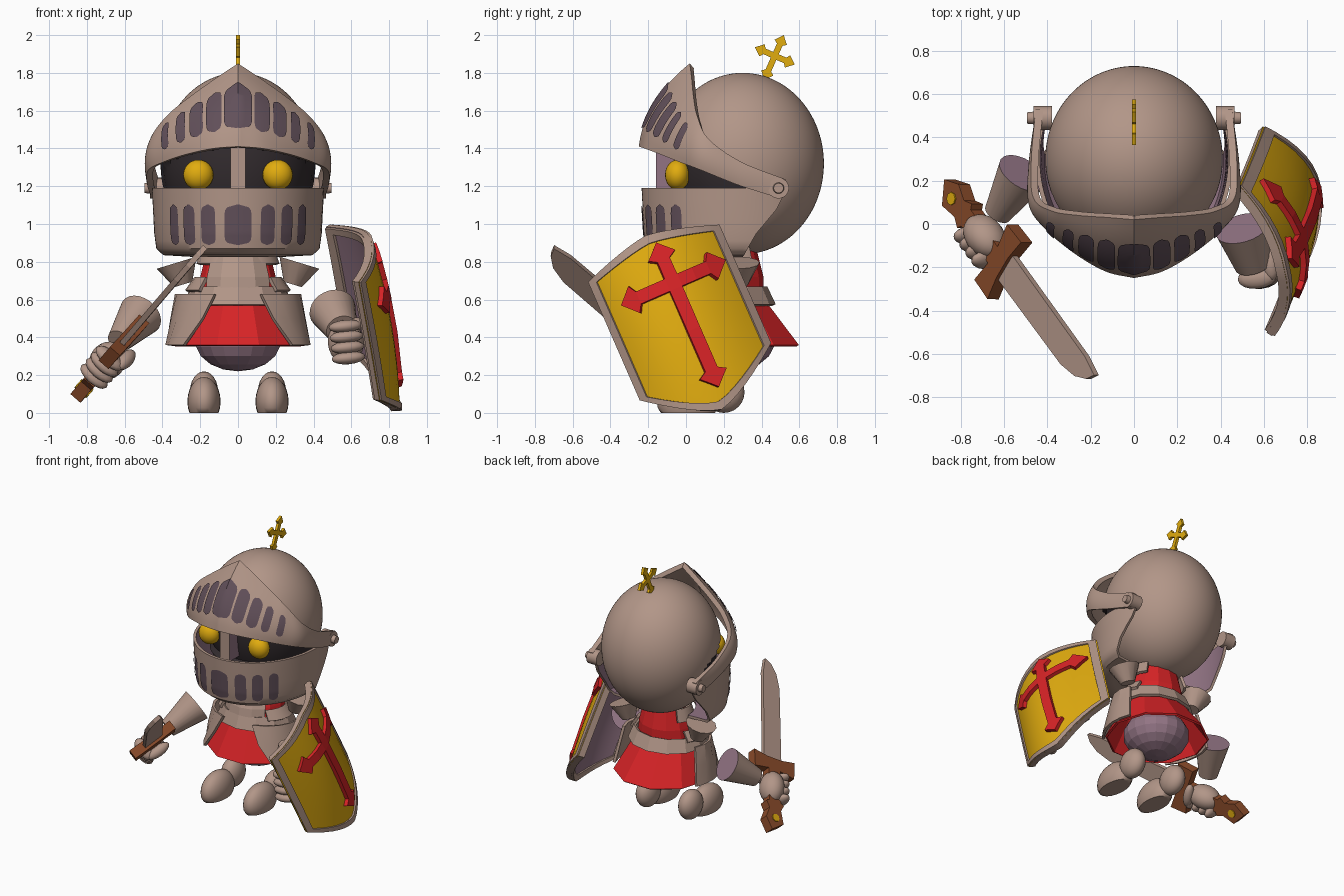
import bpy, bmesh
from math import sin, cos, radians
from mathutils import Vector, Matrix

if "Cube" in bpy.data.objects:
    bpy.data.objects.remove(bpy.data.objects["Cube"])


def material(name, rgb):
    lin = [((c / 255 + 0.055) / 1.055) ** 2.4 for c in rgb]
    m = bpy.data.materials.new(name)
    m.use_nodes = True
    m.diffuse_color = (*lin, 1)
    m.node_tree.nodes["Principled BSDF"].inputs["Base Color"].default_value = (*lin, 1)
    return m


armour = material("armour", (178, 150, 136))
lining = material("lining", (146, 116, 132))
slot = material("slot", (98, 80, 90))
shadow = material("dark_opening", (50, 43, 46))
gold = material("gold", (225, 172, 15))
red = material("red", (215, 35, 38))
leather = material("leather", (138, 75, 42))


def finish(name, bm, mats, thick=0, offset=-1, shell=0, rim=0, angle=40):
    """Turn a bmesh into an object, thicken it, then shade it."""
    me = bpy.data.meshes.new(name)
    bm.to_mesh(me)
    bm.free()
    for m in mats:
        me.materials.append(m)
    ob = bpy.data.objects.new(name, me)
    bpy.context.collection.objects.link(ob)
    if thick:
        s = ob.modifiers.new("thickness", "SOLIDIFY")
        s.thickness, s.offset = thick, offset
        s.material_offset, s.material_offset_rim = shell, rim
        baked = bpy.data.meshes.new_from_object(ob.evaluated_get(bpy.context.evaluated_depsgraph_get()))
        ob.modifiers.clear()
        ob.data = baked
    if angle:
        ob.data.shade_smooth()
        ob.data.set_sharp_from_angle(angle=radians(angle))


def grid(name, f, us, vs, mats, keep=None, **kw):
    """Surface f(u, v); u runs right and v runs down when seen from outside."""
    bm = bmesh.new()
    rows = [[bm.verts.new(f(u, v)) for u in us] for v in vs]
    for i in range(len(vs) - 1):
        for j in range(len(us) - 1):
            if keep is None or keep(i, j):
                bm.faces.new((rows[i + 1][j], rows[i + 1][j + 1], rows[i][j + 1], rows[i][j]))
    bmesh.ops.delete(bm, geom=[v for v in bm.verts if not v.link_faces], context="VERTS")
    finish(name, bm, mats, **kw)


def steps(a, b, n):
    return [a + (b - a) * i / n for i in range(n + 1)]


def frame(origin, x, y, z):
    return Matrix([(x[i], y[i], z[i], origin[i]) for i in range(3)] + [(0, 0, 0, 1)])


def ellipsoid(name, mat, loc, radii, mtx=None, seg=24, ground=False, angle=60):
    bm = bmesh.new()
    mtx = mtx or Matrix.Translation(loc)
    bmesh.ops.create_uvsphere(bm, u_segments=seg, v_segments=seg // 2, radius=1,
                              matrix=mtx @ Matrix.Diagonal((*radii, 1)))
    if ground:
        for v in bm.verts:
            v.co.z = max(v.co.z, 0)
    finish(name, bm, [mat], angle=angle)


def cone(name, p0, p1, r0, r1, mats, seg=24):
    """Cone from p0 to p1; the cap at p0 takes the last material."""
    p0, p1 = Vector(p0), Vector(p1)
    bm = bmesh.new()
    turn = (p1 - p0).to_track_quat("Z", "Y").to_matrix().to_4x4()
    bmesh.ops.create_cone(bm, cap_ends=True, segments=seg, radius1=r0, radius2=r1, depth=(p1 - p0).length,
                          matrix=Matrix.Translation((p0 + p1) / 2) @ turn)
    for f in bm.faces:
        if len(f.verts) > 4 and (f.calc_center_median() - p0).length < 0.02:
            f.material_index = len(mats) - 1
    finish(name, bm, mats)


def plate(name, pts, mtx, thick, mat):
    bm = bmesh.new()
    bm.faces.new([bm.verts.new(mtx @ Vector((*p, 0))) for p in pts])
    finish(name, bm, [mat], thick=thick, offset=0, angle=0)


def cross(name, f, up, down, side, w, head, mat, thick):
    """Cross with pointed, flared arm ends, mapped into space by f(across, up)."""
    bm = bmesh.new()
    polys = [[(-w, -w), (w, -w), (w, w), (-w, w)]]
    for k, length in enumerate((up, side, down, side)):
        b = length - head
        mid = (w + b) / 2
        arm = [[(-w, w), (w, w), (w, mid), (-w, mid)], [(-w, mid), (w, mid), (w, b), (-w, b)],
               [(-w, b), (w, b), (2.2 * w, b + head * .25), (w, b + head * .65),
                (0, length), (-w, b + head * .65), (-2.2 * w, b + head * .25)]]
        c, s = ((1, 0), (0, 1), (-1, 0), (0, -1))[k]
        polys += [[(x * c + y * s, y * c - x * s) for x, y in p] for p in arm]
    for p in polys:
        bm.faces.new([bm.verts.new(f(x, y)) for x, y in p])
    bmesh.ops.remove_doubles(bm, verts=bm.verts, dist=0.0005)
    finish(name, bm, [mat], thick=thick, offset=0, angle=0)


def ring(name, rows, a0, a1, n, mats, front=None, side=1, **kw):
    """Elliptic band; rows are (z, centre y, x radius, y radius), angle 0 is the front.
    A list of angles in front slants the front edge row by row."""
    def f(t, i):
        z, cy, rx, ry = rows[i]
        start = front[i] if front else a0
        a = radians(start + (a1 - start) * (t if side > 0 else 1 - t))
        return (side * rx * sin(a), cy - ry * cos(a), z)
    grid(name, f, steps(0, 1, n), range(len(rows)), mats, **kw)


def painted_slot(name, f, c, w, v0, v1):
    """Round-ended slot lying on the surface f(u, v)."""
    def g(a, b):
        return f(c + a * w * (1.02 - abs(b) ** 7) ** .5, (v0 + v1) / 2 + b * (v1 - v0) / 2)
    grid(name, g, steps(-1, 1, 4), steps(-1, 1, 16), [slot])


# Helmet dome with the dark, recessed eye opening
bm = bmesh.new()
bmesh.ops.create_uvsphere(bm, u_segments=96, v_segments=64, radius=1,
                          matrix=Matrix.Translation((0, .3, 1.32)) @ Matrix.Diagonal((.41, .43, .48, 1)))
for f in bm.faces:
    c = f.calc_center_median()
    f.material_index = int(c.y < .36 and 1.1 < c.z < 1.43 - .33 * max(c.y + .1, 0))
for v in bm.verts:
    if v.co.y < .3 and all(f.material_index for f in v.link_faces):
        v.co.x, v.co.y = v.co.x * .97, .3 + (v.co.y - .3) * .85
finish("helmet_dome", bm, [armour, shadow])

# Nose bar with lined sides
bm = bmesh.new()
bmesh.ops.create_cube(bm, size=1, matrix=Matrix.Translation((0, -.1, 1.29)) @ Matrix.Diagonal((.08, .12, .28, 1)))
for f in bm.faces:
    f.material_index = int(abs(f.normal.x) > .5)
finish("nose_bar", bm, [armour, lining], angle=0)

# Jaw guard: z, scale, half sweep in degrees
JAW = [(1.19, 1, 116), (1.08, .99, 110), (.95, .975, 98), (.87, .95, 93), (.835, .87, 91), (.825, .5, 90)]


def jaw_row(v):
    i = min(int(v), len(JAW) - 2)
    return [p + (q - p) * (v - i) for p, q in zip(JAW[i], JAW[i + 1])]


def jaw(degrees, v, lift=0):
    z, s, a = jaw_row(v)
    t = radians(degrees)
    return ((.455 * s + lift) * sin(t), .3 - (.535 * s + lift) * cos(t), z)


grid("jaw_guard", lambda u, v: jaw(u * jaw_row(v)[2], v), steps(-1, 1, 64), steps(0, 5, 10),
     [armour, lining], thick=.02, shell=1)

# Raised visor between a lower and an upper edge curve
LOW = [(0, -.25, 1.41), (.13, -.22, 1.4), (.27, -.14, 1.37), (.39, -.04, 1.33),
       (.475, .08, 1.285), (.48, .28, 1.205), (.455, .5, 1.135)]
HIGH = [(0, .02, 1.85), (.12, .03, 1.77), (.26, .04, 1.67), (.38, .06, 1.57),
        (.465, .12, 1.45), (.475, .29, 1.33), (.455, .53, 1.235)]


def spline(pts, t):
    p = [Vector(q) for q in pts]
    p = [2 * p[0] - p[1]] + p + [2 * p[-1] - p[-2]]
    i = min(int(t), len(pts) - 2)
    t -= i
    a, b, c, d = p[i:i + 4]
    return .5 * (2 * b + (c - a) * t + (2 * a - 5 * b + 4 * c - d) * t ** 2 + (3 * b - a - 3 * c + d) * t ** 3)


def visor(u, v, lift=0):
    t = abs(u)
    p = spline(HIGH, t).lerp(spline(LOW, t), v)
    out = Vector((p.x, p.y - .35, .1)).normalized()
    p += out * (.055 * (1 - t / 6) * 4 * v * (1 - v) + lift)
    return Vector((-p.x if u < 0 else p.x, p.y, p.z))


grid("visor", visor, steps(-6, 6, 96), steps(0, 1, 10), [armour], thick=.035)

# Painted breathing slots on jaw guard and visor
for c, w in ((0, .54), (.92, .28), (1.55, .23), (2.13, .18), (2.8, .16)):
    for s in ((1, -1) if c else (1,)):
        painted_slot("visor_slot", lambda u, v: visor(u, v, .007), s * c, w, .25, .79)
for c, w in ((0, 9), (20.5, 5), (35, 4.5), (48.5, 4)):
    for s in ((1, -1) if c else (1,)):
        painted_slot("jaw_slot", lambda u, v: jaw(u, v, .006), s * c, w, .8, 2.75)

for s in (-1, 1):
    # Eyes and visor pivots
    ellipsoid("eye", gold, (s * .21, -.045, 1.26), (.08, .066, .08))
    cone("visor_pivot", (s * .38, .49, 1.19), (s * .465, .49, 1.19), .055, .055, [armour])
    cone("pivot_bolt", (s * .44, .49, 1.19), (s * .495, .49, 1.19), .032, .026, [armour])
    # Shoulder pad, side plates and boot
    cone("shoulder_pad", (s * .325, .28, .795), (s * .29, .28, .68), .11, .05, [armour], 12)
    ring("tasset", [(.63, .23, .335, .26), (.5, .235, .36, .31), (.36, .24, .385, .37)], 0, 112, 5,
         [armour], front=(22, 32, 49), side=s, thick=.02, angle=20)
    ring("waist_plate", [(.72, .22, .23, .2), (.65, .22, .28, .22)], 48, 118, 5, [armour], side=s, thick=.02)
    ellipsoid("boot_toe", armour, (s * .18, .01, .06), (.088, .165, .13), ground=True)
    ellipsoid("boot_heel", armour, (s * .18, .2, .11), (.075, .11, .11), ground=True)

# Crest cross
cross("crest_cross", lambda a, b: (0, .47 + .916 * a + .4 * b, 1.89 - .4 * a + .916 * b),
      .12, .14, .115, .016, .055, gold, .02)

# Body, belt and skirt
ellipsoid("lower_body", lining, (0, .24, .38), (.23, .23, .16), seg=18, angle=0)
ring("torso", [(.88, .24, .16, .13), (.72, .23, .2, .18), (.6, .22, .22, .19)], 0, 360, 12, [red], angle=0)
ring("chest_plate", [(.84, .24, .18, .16), (.72, .23, .215, .21), (.58, .22, .225, .23)], -50, 50, 4,
     [armour], thick=.02, angle=0)
ring("collar", [(.88, .25, .19, .15), (.79, .25, .22, .18)], -125, 125, 14, [armour], thick=.02)
ring("belt", [(.67, .22, .25, .21), (.575, .225, .285, .25)], 0, 360, 12, [armour], thick=.02, angle=0)
ring("skirt", [(.62, .22, .23, .19), (.36, .25, .36, .365)], 18, 378, 10, [red], thick=.015, angle=0)


# Hands and forearms
def hand(name, centre, stack, front):
    c, z, y = Vector(centre), Vector(stack).normalized(), Vector(front).normalized()
    x = y.cross(z).normalized()
    ellipsoid(name + "_palm", armour, None, (.095, .085, .12), frame(c, x, y, z))
    for k in (-1.5, -.5, .5, 1.5):
        ellipsoid(name + "_finger", armour, None, (.09, .05, .034), frame(c + z * k * .056 + y * .07, x, y, z), 16)
    ellipsoid(name + "_thumb", armour, None, (.04, .09, .035), frame(c + z * .09 - x * .07, x, y, z), 16)


D = Vector((.485, -.667, .568)).normalized()
G = Vector((.444, .75, .49)).normalized()
SWORD = frame((-.84, .15, .1), D, G, D.cross(G))
hand("right_hand", SWORD @ Vector((.31, 0, 0)), D, -G)
cone("right_forearm", (-.515, .235, .52), (-.63, .05, .38), .12, .065, [armour, lining])
hand("left_hand", (.57, -.18, .375), (-.1, 0, 1), (.1, -1, 0))
cone("left_forearm", (.5, -.02, .545), (.55, -.19, .44), .125, .085, [armour, lining])

# Sword
plate("sword_blade", [(.48, -.075), (1.12, -.07), (1.23, -.045), (1.3, 0), (1.33, .05), (1.22, .07),
                      (.48, .075)], SWORD, .03, armour)
plate("sword_guard", [(.42, -.17), (.55, -.175), (.53, -.06), (.53, .06), (.55, .175), (.42, .17),
                      (.44, .05), (.44, -.05)], SWORD, .07, leather)
plate("sword_grip", [(.1, -.05), (.46, -.05), (.46, .05), (.1, .05)], SWORD, .07, leather)
plate("sword_pommel", [(-.05, .03), (.02, -.07), (.12, -.05), (.17, -.075), (.21, 0), (.17, .075),
                       (.12, .05), (.04, .08)], SWORD, .07, leather)
gem, across = SWORD @ Vector((.05, 0, 0)), SWORD.col[2].xyz * .042
cone("pommel_gem", gem - across, gem + across, .03, .03, [gold], 8)


# Shield, bulging and curved across its tilted long axis
def shield(w, s, lift=0):
    bulge = .04 * (1 - (s / .52) ** 2) * (1 - (w / .4) ** 2)
    return (.765 + .16 * s - .2 * w - w * w + bulge + lift, -.02 + .4 * s + .916 * w, .5 - .916 * s + .4 * w)


def shield_grid(w, t, lift=0):
    k = abs(w / .37) ** 1.35
    top, bottom = -.48 + .1 * k, .525 - .21 * k
    return shield(w, top + (bottom - top) * t, lift)


ws = [-.38] + steps(-.34, .34, 12) + [.38]
ts = [0] + steps(.045, .955, 8) + [1]
grid("shield_face", shield_grid, ws, ts, [gold, lining, armour], thick=.03, shell=1, rim=2)
grid("shield_rim", lambda w, t: shield_grid(w, t, .012), ws, ts, [armour], thick=.055,
     keep=lambda i, j: i in (0, len(ts) - 2) or j in (0, len(ws) - 2))
cross("shield_cross", lambda a, b: shield(.03 + a, -.19 - b, .01), .23, .6, .295, .035, .1, red, .035)
